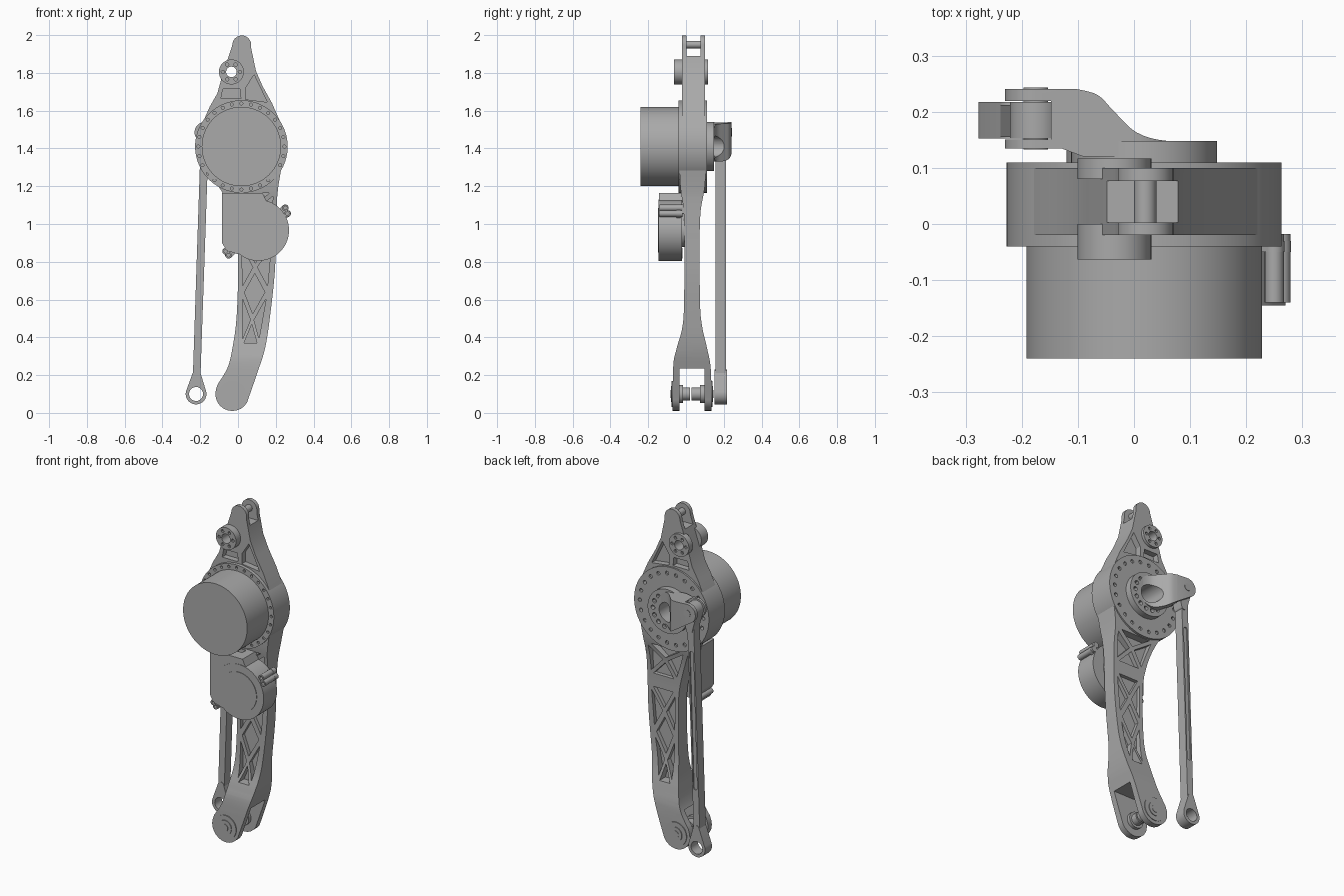
import bpy, bmesh
from math import sin, cos, tau, radians
from mathutils import Vector
from mathutils.geometry import convex_hull_2d

if "Cube" in bpy.data.objects:
    bpy.data.objects.remove(bpy.data.objects["Cube"])

metal = bpy.data.materials.new("machined grey metal")
metal.use_nodes = True
GREY = (0.4, 0.4, 0.4, 1)
metal.diffuse_color = GREY
metal.node_tree.nodes["Principled BSDF"].inputs["Base Color"].default_value = GREY
parts = []


def circle(c, r, n=48):
    return [(c[0] + r * cos(tau * i / n), c[1] + r * sin(tau * i / n)) for i in range(n)]


def link(c1, r1, c2, r2):
    """Outline wrapped tightly around two circles."""
    pts = circle(c1, r1) + circle(c2, r2)
    return [pts[i] for i in convex_hull_2d([Vector(p) for p in pts])]


def box(x0, x1, z0, z1):
    return [(x0, z0), (x1, z0), (x1, z1), (x0, z1)]


def bolt_circle(c, radius, r, count):
    return [circle(p, r, 12) for p in circle(c, radius, count)]


def smooth(pts, steps=5):
    """Smooth open curve through the points."""
    v = [Vector(p) for p in pts]
    v = [v[0]] + v + [v[-1]]
    out = []
    for a, b, c, d in zip(v, v[1:], v[2:], v[3:]):
        for i in range(steps):
            t = i / steps
            out.append(0.5 * (2 * b + (c - a) * t + (2 * a - 5 * b + 4 * c - d) * t ** 2
                              + (3 * b - a - 3 * c + d) * t ** 3))
    return [tuple(p) for p in out + [v[-1]]]


def prism(name, loops, lo, hi, axis="y"):
    """Extrude closed outlines between two positions along an axis."""
    place = {"y": lambda a, b, t: (a, t, b), "x": lambda a, b, t: (t, a, b),
             "z": lambda a, b, t: (a, b, t)}[axis]
    bm = bmesh.new()
    for loop in loops:
        ends = [[bm.verts.new(place(a, b, t)) for a, b in loop] for t in (lo, hi)]
        for e in ends:
            bm.faces.new(e)
        n = len(loop)
        for i in range(n):
            j = (i + 1) % n
            bm.faces.new((ends[0][i], ends[0][j], ends[1][j], ends[1][i]))
    bmesh.ops.recalc_face_normals(bm, faces=bm.faces)
    mesh = bpy.data.meshes.new(name)
    bm.to_mesh(mesh)
    bm.free()
    mesh.materials.append(metal)
    obj = bpy.data.objects.new(name, mesh)
    bpy.context.collection.objects.link(obj)
    parts.append(obj)
    return obj


def carve(obj, loops, lo, hi, axis="y", op="DIFFERENCE"):
    """Cut with (or intersect with) extruded outlines, then drop the cutter."""
    cutter = prism("cutter", loops, lo, hi, axis)
    mod = obj.modifiers.new("carve", "BOOLEAN")
    mod.operation, mod.object, mod.solver = op, cutter, "EXACT"
    bpy.context.view_layer.update()
    dg = bpy.context.evaluated_depsgraph_get()
    mesh = bpy.data.meshes.new_from_object(obj.evaluated_get(dg))
    obj.modifiers.clear()
    obj.data = mesh
    parts.remove(cutter)
    bpy.data.objects.remove(cutter)


def shrink(poly, gap):
    """Move corners toward the middle to leave ribs between pockets."""
    m = sum((Vector(p) for p in poly), Vector((0, 0))) / len(poly)
    return [tuple(m + (Vector(p) - m) * gap) for p in poly]


HUB = (0.018, 1.41)
APEX = (0.02, 1.95)
PIVOT = (-0.035, 1.805)
ANKLE = (-0.03, 0.1)
ROD_TOP, ROD_END = (-0.175, 1.485), (-0.222, 0.1)
SMALL = (0.108, 0.967)

# Main motor and its round housing
prism("main_motor", [circle(HUB, 0.21, 96)], -0.24, -0.03)
housing = prism("motor_housing", [circle(HUB, 0.245, 96)], -0.04, 0.11)
carve(housing, bolt_circle(HUB, 0.228, 0.008, 28), -0.1, -0.025)
carve(housing, bolt_circle(HUB, 0.208, 0.011, 22), 0.085, 0.2)
carve(housing, [circle(HUB, 0.055)], 0.04, 0.2)

# Upper bracket: tapering fin with pockets and a forked tip
fin = [(-0.19, 1.53), (0.228, 1.53), (0.18, 1.64), (0.13, 1.73), (0.095, 1.81), (0.07, 1.93)]
tip = [(0.02 + 0.05 * cos(radians(a)), 1.948 + 0.05 * sin(radians(a))) for a in range(0, 181, 15)]
fin += tip + [(-0.035, 1.93), (-0.085, 1.78), (-0.11, 1.69), (-0.15, 1.62)]
bracket = prism("upper_bracket", [fin], -0.02, 0.1)
carve(bracket, [box(-0.3, 0.3, 1.89, 2.1)], 0.003, 0.077)
pockets = [[(0.085, 1.79), (0.04, 1.72), (0.04, 1.66), (0.155, 1.645)],
           [(-0.08, 1.715), (0.01, 1.715), (0.015, 1.665), (-0.09, 1.665)]]
for lo, hi in ((-0.1, 0.015), (0.065, 0.2)):
    carve(bracket, pockets, lo, hi)
carve(bracket, [circle(PIVOT, 0.03)], -0.2, 0.2)
prism("tip_pin", [circle(APEX, 0.02, 24)], -0.015, 0.095)

# Pivot bosses on both sides of the bracket
for side, lo, hi in (("front", -0.063, 0.0), ("back", 0.08, 0.117)):
    boss = prism(side + "_pivot_boss", [circle(PIVOT, 0.066)], lo, hi)
    carve(boss, [circle(PIVOT, 0.028, 24)], -0.2, 0.2)
    face = lo if side == "front" else hi
    carve(boss, bolt_circle(PIVOT, 0.045, 0.009, 6), face - 0.012, face + 0.012)

# Lower arm: front outline crossed with side outline
right = smooth([(0.23, 1.3), (0.208, 1.15), (0.202, 0.95), (0.195, 0.75), (0.172, 0.53),
                (0.145, 0.35), (0.105, 0.22), (0.053, 0.07)])
foot = [(ANKLE[0] + 0.09 * cos(radians(a)), ANKLE[1] + 0.09 * sin(radians(a)))
        for a in range(-30, -196, -15)]
left = smooth([(-0.108, 0.15), (-0.055, 0.24), (-0.03, 0.34), (-0.008, 0.5), (0.0, 0.75),
               (-0.012, 0.95), (-0.085, 1.17), (-0.19, 1.3)])
arm = prism("lower_arm", [right + foot + left], -0.3, 0.3)
front = smooth([(-0.035, 1.35), (-0.03, 1.2), (-0.01, 1.02), (-0.01, 0.6), (-0.02, 0.45),
                (-0.05, 0.34), (-0.068, 0.24), (-0.072, -0.05)])
back = smooth([(0.135, -0.05), (0.132, 0.22), (0.112, 0.34), (0.085, 0.46), (0.074, 0.6),
               (0.074, 1.02), (0.1, 1.2), (0.105, 1.35)])
carve(arm, [front + back], -0.5, 0.5, "x", "INTERSECT")
carve(arm, [box(-0.035, 0.097, -0.2, 0.235)], -0.5, 0.5, "x")

# Cross-braced pockets on both arm faces
bl, br, ml, mr, tl, tr = ((0.02, 0.36), (0.11, 0.36), (0.018, 0.64), (0.16, 0.64),
                          (0.015, 0.91), (0.185, 0.91))
low, high = (0.075, 0.49), (0.09, 0.77)
truss = [(bl, br, low), (bl, low, ml), (br, mr, low), (ml, low, mr, high),
         (ml, high, tl), (mr, tr, high), (tl, high, tr)]
a, b, c, d, mid = (0.01, 0.97), (0.185, 0.97), (0.195, 1.17), (-0.06, 1.17), (0.08, 1.08)
truss += [(a, b, mid), (b, c, mid), (c, d, mid), (d, a, mid)]
truss = [shrink(p, 0.76) for p in truss]
for lo, hi in ((-0.2, 0.012), (0.05, 0.2)):
    carve(arm, truss, lo, hi)

# Ankle fork hardware
for side, lo, hi in (("front", -0.035, 0.022), ("back", 0.03, 0.098)):
    prism(side + "_ankle_spacer", [circle(ANKLE, 0.034)], lo, hi)
prism("front_ankle_collar", [circle(ANKLE, 0.048)], -0.04, -0.015)
prism("back_ankle_collar", [circle(ANKLE, 0.048)], 0.075, 0.1)
for name, r, depth in (("washer", 0.07, 0.004), ("cap", 0.042, 0.008)):
    prism("front_ankle_" + name, [circle(ANKLE, r)], -0.072 - depth, -0.05)
    prism("back_ankle_" + name, [circle(ANKLE, r)], 0.11, 0.135 + depth)
for side, y in (("front", -0.083), ("back", 0.143)):
    prism(side + "_ankle_bolt", [circle(ANKLE, 0.022, 24)], y - 0.002, y + 0.002)

# Small motor with connector box and fixing lugs
prism("small_motor", [circle(SMALL, 0.162, 80)], -0.145, -0.02)
prism("small_motor_cap", [circle(SMALL, 0.117, 64)], -0.148, -0.14)
prism("small_motor_mount", [circle(SMALL, 0.09)], -0.03, 0.03)
case = [(-0.085, 0.9), (-0.06, 0.86), (0.0, 0.84), (0.12, 0.95), (0.16, 1.1), (0.13, 1.165),
        (-0.085, 1.165)]
connector = prism("connector_box", [case], -0.143, -0.02)
carve(connector, [box(-0.05, 0.0, 1.14, 1.3), box(0.03, 0.08, 1.14, 1.3)], -0.075, -0.04)
prism("connector_ledge", [box(-0.085, 0.14, 1.1, 1.15)], -0.03, 0.0)
for i, p in enumerate([(0.25, 1.085), (0.262, 1.055), (-0.065, 0.855), (-0.05, 0.835)]):
    lug = prism("fixing_lug_%d" % (i + 1), [link(p, 0.018, SMALL, 0.01)], -0.05, -0.03)
    post = prism("fixing_post_%d" % (i + 1), [circle(p, 0.017, 24)], -0.14, -0.018)
    carve(post, [circle(p, 0.009, 16)], -0.2, -0.1)

# Output disc and S-shaped crank at the back
disc = prism("output_disc", [circle(HUB, 0.13, 64)], 0.1, 0.148)
sweep = smooth([(0.15, 0.148), (0.06, 0.148), (0.005, 0.163), (-0.035, 0.2), (-0.065, 0.23),
                (-0.105, 0.241)])
sweep += [(-0.3, 0.241), (-0.3, 0.135), (-0.13, 0.135), (-0.09, 0.12), (0.15, 0.12)]
crank = prism("crank", [link((-0.01, 1.43), 0.1, ROD_TOP, 0.055)], 0.0, 0.4)
carve(crank, [sweep], 1.0, 2.0, "z", "INTERSECT")
carve(crank, [link(ROD_TOP, 0.06, (-0.21, 1.25), 0.06)], 0.151, 0.219)
carve(crank, [circle(HUB, 0.055)], 0.0, 0.4)
carve(disc, [circle(HUB, 0.055)], 0.0, 0.4)
carve(disc, bolt_circle(HUB, 0.095, 0.013, 14), 0.125, 0.2)
prism("crank_pin", [circle(ROD_TOP, 0.022, 24)], 0.133, 0.243)

# Push rod with eyes at both ends
rod = prism("push_rod", [link(ROD_END, 0.02, ROD_TOP, 0.021)], 0.155, 0.212)
carve(rod, [link((-0.209, 0.45), 0.012, (-0.184, 1.24), 0.012)], 0.205, 0.3)
carve(rod, [circle(ROD_END, 0.045)], 0.0, 0.4)
for name, c, r, hole in (("lower", ROD_END, 0.055, 0.037), ("upper", ROD_TOP, 0.046, 0.022)):
    neck = (c[0] + 0.003, c[1] + (0.11 if name == "lower" else -0.11))
    eye = prism(name + "_rod_eye", [link(c, r, neck, 0.02)], 0.152, 0.217)
    carve(eye, [circle(c, hole)], 0.0, 0.4)

# Smooth the round walls and keep machined edges crisp
bpy.ops.object.select_all(action="DESELECT")
for obj in parts:
    obj.select_set(True)
bpy.context.view_layer.objects.active = parts[0]
bpy.ops.object.shade_smooth_by_angle(angle=radians(30))
